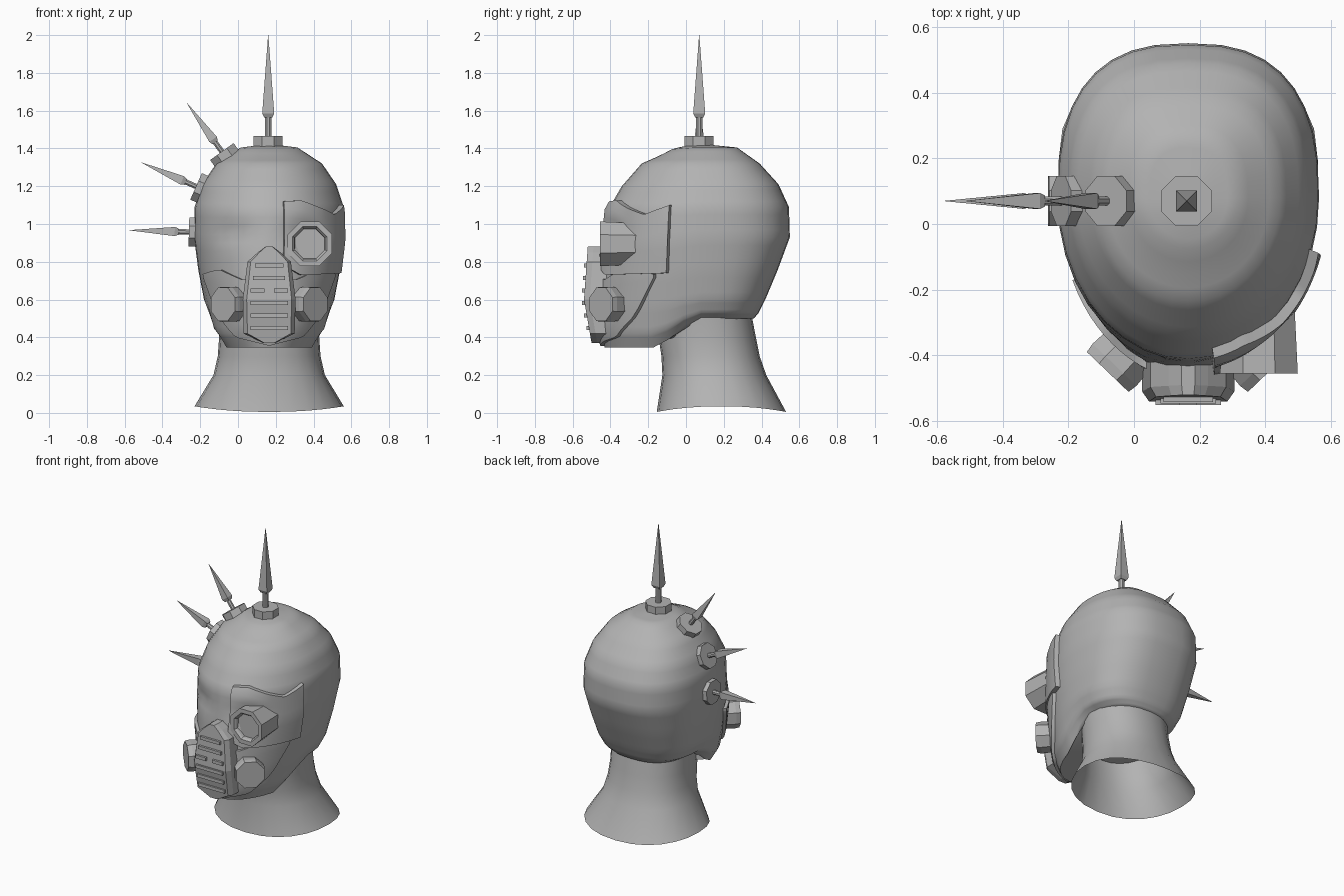
import bpy, bmesh, math
from mathutils import Vector

if "Cube" in bpy.data.objects:
    bpy.data.objects.remove(bpy.data.objects["Cube"])

grey = bpy.data.materials.new("plain grey")
grey.use_nodes = True
grey.diffuse_color = (0.45, 0.45, 0.45, 1)
grey.node_tree.nodes["Principled BSDF"].inputs["Base Color"].default_value = grey.diffuse_color
CX, CY = 0.165, 0.08  # middle of the head


def lerp_table(table, x):
    """Straight-line lookup in a list of (x, value) pairs."""
    for (a, va), (b, vb) in zip(table, table[1:]):
        if x <= b:
            return va + (vb - va) * max(0, (x - a) / (b - a))
    return table[-1][1]


def loft(name, rings, caps=(True, True), smooth=None):
    """Skin a list of equal, closed rings of points."""
    bm = bmesh.new()
    loops = [[bm.verts.new(p) for p in ring] for ring in rings]
    n = len(loops[0])
    for a, b in zip(loops, loops[1:]):
        for i in range(n):
            j = (i + 1) % n
            bm.faces.new((a[i], a[j], b[j], b[i]))
    for use, loop in zip(caps, (loops[0], loops[-1])):
        if use:
            bm.faces.new(loop)
    bmesh.ops.recalc_face_normals(bm, faces=bm.faces)
    mesh = bpy.data.meshes.new(name)
    bm.to_mesh(mesh)
    bm.free()
    ob = bpy.data.objects.new(name, mesh)
    mesh.materials.append(grey)
    bpy.context.collection.objects.link(ob)
    if smooth:
        bpy.ops.object.select_all(action='DESELECT')
        ob.select_set(True)
        bpy.context.view_layer.objects.active = ob
        bpy.ops.object.shade_smooth_by_angle(angle=math.radians(smooth))
    return ob


def turned(name, origin, direction, stations, sides):
    """Many-sided lathe part along a direction; stations are (distance, radius)."""
    turn = Vector(direction).to_track_quat('Z', 'Y')
    rings = []
    for dist, r in stations:
        angles = [math.tau * (i + 0.5) / sides for i in range(sides)]
        rings.append([Vector(origin) + turn @ Vector((r * math.cos(a), r * math.sin(a), dist))
                      for a in angles])
    return loft(name, rings)


# Head sections: half width, front y, front z, back y, back z
SECTIONS = [(.26, -.43, .345, .36, .50), (.31, -.455, .42, .385, .53),
            (.345, -.46, .56, .42, .60), (.375, -.45, .72, .485, .755),
            (.398, -.43, .90, .55, .93), (.395, -.41, 1.08, .545, 1.09),
            (.355, -.34, 1.20, .49, 1.21), (.28, -.235, 1.32, .39, 1.32),
            (.15, -.075, 1.39, .27, 1.405), (.03, .04, 1.42, .12, 1.42)]


def head_point(t, s):
    """Head surface at angle t from the front and section position s."""
    i = min(int(s), len(SECTIONS) - 2)
    hw, yf, zf, yb, zb = [a + (b - a) * (s - i) for a, b in zip(SECTIONS[i], SECTIONS[i + 1])]
    c, sn = math.cos(t), math.sin(t)
    p = 1.0 if c >= 0 else 0.78
    x = math.copysign(abs(sn) ** p, sn) * hw
    y = CY - c * (CY - yf) if c >= 0 else CY + abs(c) ** p * (yb - CY)
    k = min(1, max(0, (y + 0.15) / 0.2))
    z = zf + (zb - zf) * k
    if c > 0:  # eye hollows
        y += 0.03 * math.exp(-((abs(x) - .18) / .08) ** 2 - ((z - .95) / .05) ** 2)
    return Vector((CX + x, y, z))


def on_head(t, z, lift):
    """Point on the head at angle t and height z, lifted off the surface."""
    lo, hi = 0, len(SECTIONS) - 1
    for _ in range(25):
        mid = (lo + hi) / 2
        lo, hi = (mid, hi) if head_point(t, mid).z < z else (lo, mid)
    p = head_point(t, lo)
    out = Vector((p.x - CX, p.y - CY, 0)).normalized()
    return p + out * lift


def fitted_plate(name, start, end, top, bottom, lift):
    """Thick plate hugging the head between two edge curves given by angle."""
    rings = []
    for i in range(29):
        deg = start + (end - start) * i / 28
        hi, lo = lerp_table(top, abs(deg)), lerp_table(bottom, abs(deg))
        heights = [lo + (hi - lo) * j / 8 for j in range(9)]
        t = math.radians(deg)
        rings.append([on_head(t, z, lift) for z in heights]
                     + [on_head(t, z, -0.01) for z in reversed(heights)])
    return loft(name, rings, smooth=35)


# Head
loft("head", [[head_point(math.tau * i / 36, s / 4) for i in range(36)]
              for s in range(4 * len(SECTIONS) - 3)], smooth=40)

# Neck, open underneath: height, half width, front y, back y
rings = []
for z, hw, yf, yb in [(.005, .395, -.155, .53), (.2, .295, -.125, .425), (.3, .272, -.13, .39),
                      (.4, .265, -.145, .37), (.53, .27, -.15, .345)]:
    ring = []
    for i in range(24):
        a = math.tau * i / 24
        c, sn = math.cos(a), math.sin(a)
        flare = 0.03 * sn * sn if z < 0.1 else 0
        ring.append((CX + hw * math.copysign(abs(sn) ** .9, sn),
                     (yf + yb) / 2 - (yb - yf) / 2 * math.copysign(abs(c) ** .9, c), z + flare))
    rings.append(ring)
loft("neck", rings, caps=(False, True), smooth=40)

# Lower face mask and one-sided eye plate
fitted_plate("face_mask", -63, 63,
             [(0, .78), (20, .70), (42, .76), (63, .735)],
             [(0, .355), (35, .40), (52, .52), (63, .715)], 0.02)
fitted_plate("eye_plate", 11, 71,
             [(11, 1.12), (25, 1.125), (55, 1.05), (71, 1.10)],
             [(11, .78), (25, .73), (71, .74)], 0.03)

# Goggle tube with sunken lens
turned("eye_tube", (.38, -.455, .895), (0, -1, 0),
       [(-.25, .115), (0, .128), (0, .098), (-.012, .088), (-.03, .085)], 8)

# Filter canisters
for side, label in ((-1, "right"), (1, "left")):
    turned(label + "_canister", (CX + side * .245, -.45, .575), (side * .69, -.72, 0),
           [(-.17, .09), (-.03, .1), (0, .095)], 8)

# Vent plate over the mouth: height and half width
FRONT = [(.37, -.5), (.6, -.54), (.88, -.52)]
rings = []
for z, w in [(.37, .03), (.42, .135), (.6, .14), (.8, .115), (.85, .06), (.88, .02)]:
    y = lerp_table(FRONT, z)
    rings.append([(CX - w, -.42, z), (CX - w, y + .03, z), (CX - w * .85, y, z),
                  (CX + w * .85, y, z), (CX + w, y + .03, z), (CX + w, -.42, z)])
loft("vent_plate", rings)


def slat(name, x0, x1, z):
    y = lerp_table(FRONT, z)
    loft(name, [[(x, y + .02, z - .011), (x, y - .014, z - .011),
                 (x, y - .014, z + .011), (x, y + .02, z + .011)] for x in (x0, x1)])


for i, half in enumerate((.1, .1, .1, .1, .085, .075)):
    z = .45 + i * .066
    if i == 3:  # split slat
        slat("vent_slat_split_right", CX - half, CX - .025, z)
        slat("vent_slat_split_left", CX + .025, CX + half, z)
    else:
        slat("vent_slat_%d" % (i + 1), CX - half, CX + half, z)

# Spikes: base, tip, stem length, stem radius, point radius
for i, (base, tip, stem, r, wide) in enumerate([
        ((.16, 1.41), (.16, 2.0), .155, .019, .045),
        ((-.065, 1.355), (-.27, 1.64), .095, .015, .034),
        ((-.19, 1.185), (-.51, 1.325), .095, .015, .034),
        ((-.225, .957), (-.575, .967), .09, .015, .034)]):
    a, b = Vector((base[0], .07, base[1])), Vector((tip[0], .07, tip[1]))
    axis, length = (b - a).normalized(), (b - a).length
    thick = .055 if i == 0 else .035
    turned("spike_base_%d" % (i + 1), a, axis, [(-.02, .083), (thick, .083)], 8)
    turned("spike_stem_%d" % (i + 1), a, axis, [(0, r), (stem + .01, r)], 8)
    turned("spike_point_%d" % (i + 1), a, axis,
           [(stem, wide * .7), (stem + .02, wide), (length, .001)], 4)
